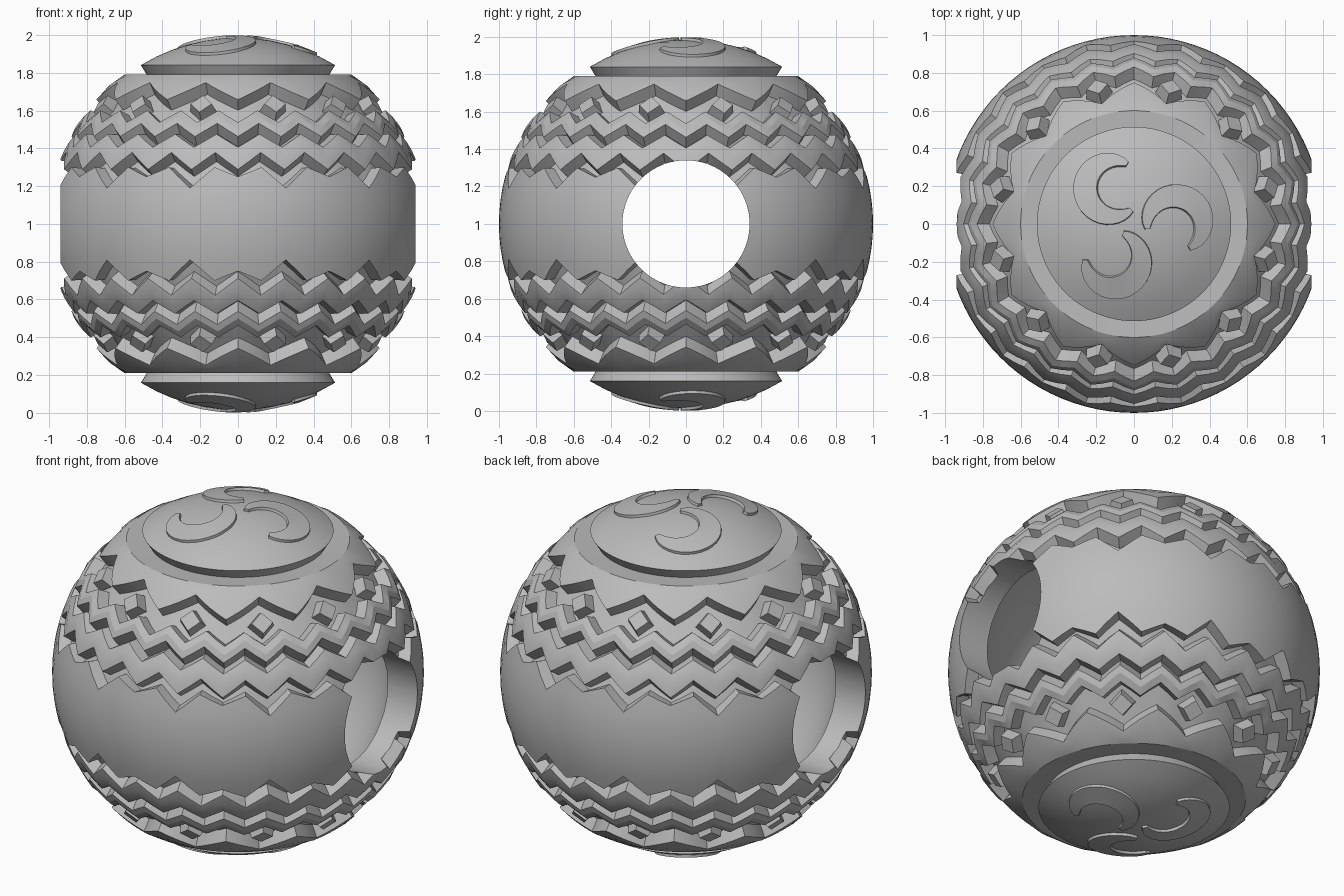
import bpy, bmesh, math
from mathutils import Vector, Matrix

if "Cube" in bpy.data.objects:
    bpy.data.objects.remove(bpy.data.objects["Cube"])

C = Vector((0, 0, 1))
COLS = 96

stone = bpy.data.materials.new("plain grey")
stone.diffuse_color = (0.5, 0.5, 0.5, 1)
stone.use_nodes = True
stone.node_tree.nodes["Principled BSDF"].inputs["Base Color"].default_value = stone.diffuse_color


def make(name, bm):
    bmesh.ops.recalc_face_normals(bm, faces=bm.faces)
    me = bpy.data.meshes.new(name)
    bm.to_mesh(me)
    bm.free()
    me.materials.append(stone)
    ob = bpy.data.objects.new(name, me)
    bpy.context.collection.objects.link(ob)
    return ob


def smooth(ob, deg):
    bpy.ops.object.select_all(action='DESELECT')
    ob.select_set(True)
    bpy.context.view_layer.objects.active = ob
    bpy.ops.object.shade_smooth_by_angle(angle=math.radians(deg))


def wave(a, period):
    # triangle wave in degrees: +1 at multiples of the period, -1 halfway
    t = (a / period) % 1
    return abs(t - 0.5) * 4 - 1


# Carved body: rows of (sine of latitude, 24-tooth amplitude, 12-tooth amplitude, radius)
rows = [(math.cos(p), 0, 0, 0.985) for p in (0.09, 0.18, 0.27, 0.36, 0.45)]
rows += [
    (0.853, 0, 0, 0.985), (0.853, 0, 0, 0.92), (0.796, 0, 0, 0.992),   # medallion rim, ledge
    (0.75, 0, -0.022, 1.0), (0.705, 0, -0.045, 0.997),                 # star collar
    (0.695, 0, -0.045, 0.925), (0.59, 0.03, 0, 0.925),                 # floor behind the studs
    (0.575, 0.032, 0, 0.99), (0.535, 0.034, 0, 1.0), (0.5, 0.035, 0, 0.995),   # upper zigzag
    (0.474, 0.035, 0, 0.93),                                           # groove
    (0.445, 0.035, 0, 0.99), (0.39, 0.04, 0, 1.0), (0.335, 0.045, 0, 0.995),   # lower zigzag
    (0.312, 0.042, 0, 0.93), (0.275, 0.04, 0.02, 0.935),               # groove
]
rows += [(0.26 * f, 0.04 * f, 0.03 * f, 1.0) for f in (1, 0.75, 0.5, 0.25)]   # smooth belt
half = list(rows)
rows.append((0, 0, 0, 1.0))
rows += [(-s, -a, -b, r) for s, a, b, r in reversed(half)]

bm = bmesh.new()
rings = []
for s, a24, a12, R in rows:
    ring = []
    for i in range(COLS):
        d = 360 * i / COLS
        z = s - a24 * wave(d, 15) + a12 * wave(d, 30)
        h, t = math.sqrt(1 - z * z), math.radians(d)
        ring.append(bm.verts.new(C + R * Vector((h * math.cos(t), h * math.sin(t), z))))
    rings.append(ring)
for A, B in zip(rings, rings[1:]):
    for i in range(COLS):
        j = (i + 1) % COLS
        bm.faces.new((A[i], B[i], B[j], A[j]))
for ring, z in ((rings[0], 1.985), (rings[-1], 0.015)):
    pole = bm.verts.new((0, 0, z))
    for i in range(COLS):
        bm.faces.new((pole, ring[i], ring[(i + 1) % COLS]))
body = make("carved_bead", bm)

# Hollow core and the cord hole through the sides
bm = bmesh.new()
bmesh.ops.create_uvsphere(bm, u_segments=64, v_segments=32, radius=0.82,
                          matrix=Matrix.Translation(C))
core = make("core_cutter", bm)
bm = bmesh.new()
bmesh.ops.create_cone(bm, cap_ends=True, segments=80, radius1=0.34, radius2=0.34, depth=2.6,
                      matrix=Matrix.Translation(C) @ Matrix.Rotation(math.pi / 2, 4, 'Y'))
drill = make("hole_cutter", bm)
for cutter in (core, drill):
    cutter.hide_render = True
    bpy.context.view_layer.objects.active = body
    m = body.modifiers.new("cut", 'BOOLEAN')
    m.object, m.operation, m.solver = cutter, 'DIFFERENCE', 'EXACT'
    bpy.ops.object.modifier_apply(modifier=m.name)
    bpy.data.objects.remove(cutter)
smooth(body, 22)

# Diamond studs between the collar points
bm = bmesh.new()
for side in (1, -1):
    for k in range(12):
        t, z = math.radians(15 + 30 * k), 0.645 * side
        h = math.sqrt(1 - z * z)
        n = Vector((h * math.cos(t), h * math.sin(t), z))
        e = Vector((-math.sin(t), math.cos(t), 0))
        u = n.cross(e)
        low, top = [], []
        for q in range(4):
            d = e * math.cos(q * math.pi / 2) + u * math.sin(q * math.pi / 2)
            low.append(bm.verts.new(C + n * 0.88 + d * 0.08))
            top.append(bm.verts.new(C + n * 0.985 + d * 0.058))
        bm.faces.new(top)
        bm.faces.new(low[::-1])
        for q in range(4):
            r = (q + 1) % 4
            bm.faces.new((low[q], low[r], top[r], top[q]))
make("diamond_studs", bm)


# Abstract whorl of three raised crescents on both medallions
def on_ball(x, y, R, side):
    return C + R * Vector((x, y, side * math.sqrt(1 - x * x - y * y)))


bm = bmesh.new()
N = 24
for side in (1, -1):
    for k in range(3):
        turn = Matrix.Rotation(k * math.tau / 3, 2)
        prev = None
        for i in range(N + 1):
            f = i / N
            a = math.radians(190 - 250 * f)
            w = 0.012 + 0.05 * math.sin(math.pi * f) ** 0.8
            sec = []
            for off, R in ((w + 0.012, 0.95), (w, 0.999), (-w, 0.999), (-w - 0.012, 0.95)):
                rad = 0.15 + off
                p = turn @ Vector((0.22 + rad * math.cos(a), rad * math.sin(a)))
                sec.append(bm.verts.new(on_ball(p.x, p.y, R, side)))
            if prev:
                for q in range(4):
                    r = (q + 1) % 4
                    bm.faces.new((prev[q], prev[r], sec[r], sec[q]))
            else:
                bm.faces.new(sec)
            prev = sec
        bm.faces.new(prev[::-1])
smooth(make("medallion_whorls", bm), 30)
